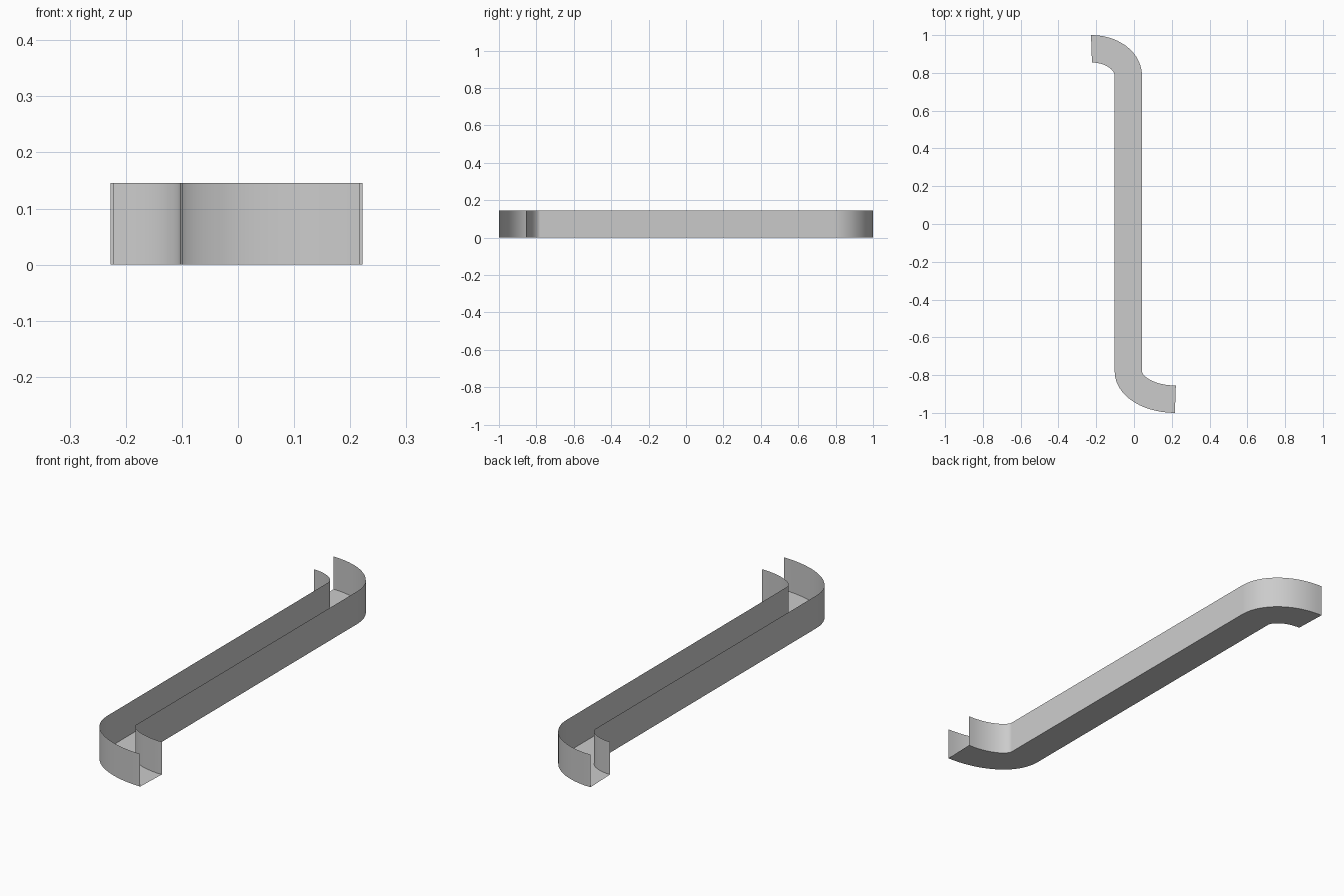
import bpy, bmesh
from math import sin, cos, pi
from mathutils import Vector

if "Cube" in bpy.data.objects:
    bpy.data.objects.remove(bpy.data.objects["Cube"])

HALF, HEIGHT, CX, STEPS = 0.0725, 0.146, -0.03, 14


def bend(y0, a, b, sx, sy):
    """Quarter-ellipse centre line leaving the straight run; returns point and outward normal pairs."""
    out = []
    for i in range(STEPS + 1):
        t = pi / 2 * i / STEPS
        p = Vector((CX + sx * a * (1 - cos(t)), y0 + sy * b * sin(t)))
        n = Vector((-sx * b * cos(t), sy * a * sin(t))).normalized()
        if i == STEPS:  # slightly slanted end cut
            n = Vector((-0.035, sy)).normalized()
        out.append((p, n))
    return out


# Path from the front end to the back end, as left and right edge points
front = bend(-0.78, 0.249, 0.1475, 1, -1)
back = bend(0.785, 0.195, 0.1425, -1, 1)
left = [p + n * HALF for p, n in reversed(front)] + [p - n * HALF for p, n in back]
right = [p - n * HALF for p, n in reversed(front)] + [p + n * HALF for p, n in back]

# U-shaped open channel: left wall, floor, right wall
bm = bmesh.new()
rows = []
for l, r in zip(left, right):
    rows.append([bm.verts.new((q.x, q.y, z)) for q, z in
                 ((l, HEIGHT), (l, 0), (r, 0), (r, HEIGHT))])
for a, b in zip(rows, rows[1:]):
    for k in range(3):
        bm.faces.new((a[k], a[k + 1], b[k + 1], b[k]))
mesh = bpy.data.meshes.new("channel")
bm.to_mesh(mesh)
bm.free()
channel = bpy.data.objects.new("channel", mesh)
bpy.context.collection.objects.link(channel)

# Smooth bends with crisp floor edges
bpy.context.view_layer.objects.active = channel
channel.select_set(True)
bpy.ops.object.shade_smooth_by_angle(angle=pi / 6)
